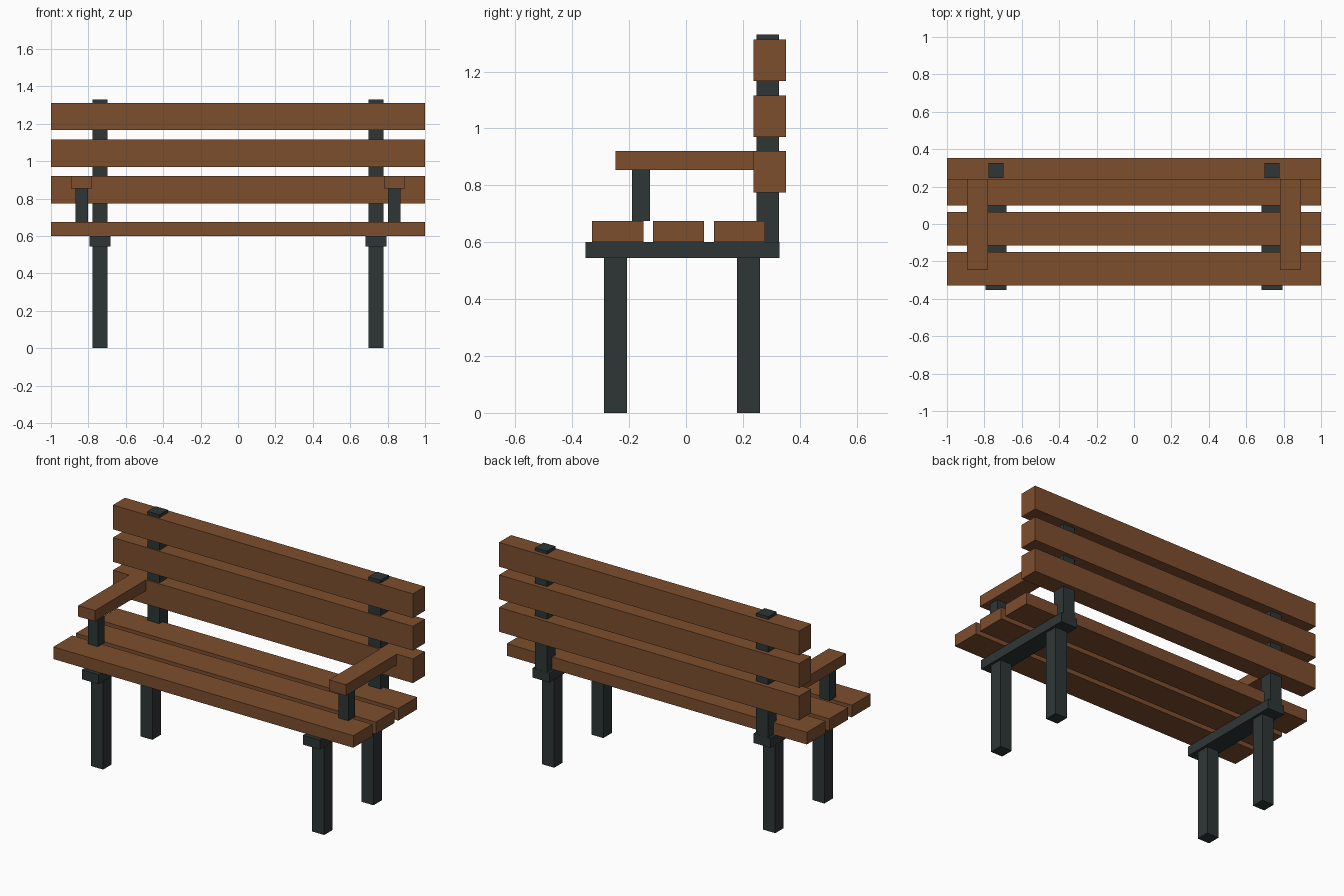
import bpy

if "Cube" in bpy.data.objects:
    bpy.data.objects.remove(bpy.data.objects["Cube"])


def material(name, rgb):
    m = bpy.data.materials.new(name)
    m.diffuse_color = (*rgb, 1.0)
    m.use_nodes = True
    m.node_tree.nodes["Principled BSDF"].inputs["Base Color"].default_value = m.diffuse_color
    return m


WOOD = material("brown wood", (0.205, 0.077, 0.027))
IRON = material("dark iron", (0.027, 0.037, 0.036))


def box(name, x, y, z, mat):
    """Axis-aligned box from (min, max) ranges."""
    bpy.ops.mesh.primitive_cube_add(size=1, location=[(a + b) / 2 for a, b in (x, y, z)])
    ob = bpy.context.object
    ob.name = name
    ob.scale = [b - a for a, b in (x, y, z)]
    bpy.ops.object.transform_apply(location=False, rotation=False, scale=True)
    ob.data.materials.append(mat)
    return ob


def pair(name, x, y, z, mat):
    """The same box on the right and left sides."""
    box("right_" + name, x, y, z, mat)
    box("left_" + name, (-x[1], -x[0]), y, z, mat)


# Seat slats
for i in range(3):
    y = -0.33 + i * 0.214
    box(f"seat_slat_{i + 1}", (-1, 1), (y, y + 0.18), (0.601, 0.674), WOOD)

# Backrest slats
for i in range(3):
    z = 0.774 + i * 0.196
    box(f"back_slat_{i + 1}", (-1, 1), (0.237, 0.352), (z, z + 0.146), WOOD)

# Iron frame: legs, seat rails and back posts
pair("front_leg", (0.697, 0.777), (-0.289, -0.208), (0, 0.545), IRON)
pair("back_leg", (0.697, 0.777), (0.18, 0.26), (0, 0.545), IRON)
pair("seat_rail", (0.681, 0.793), (-0.354, 0.328), (0.544, 0.601), IRON)
pair("back_post", (0.697, 0.777), (0.247, 0.327), (0.601, 1.33), IRON)

# Armrests and their supports
pair("arm_support", (0.802, 0.868), (-0.189, -0.126), (0.674, 0.855), IRON)
pair("armrest", (0.78, 0.892), (-0.247, 0.238), (0.854, 0.92), WOOD)
